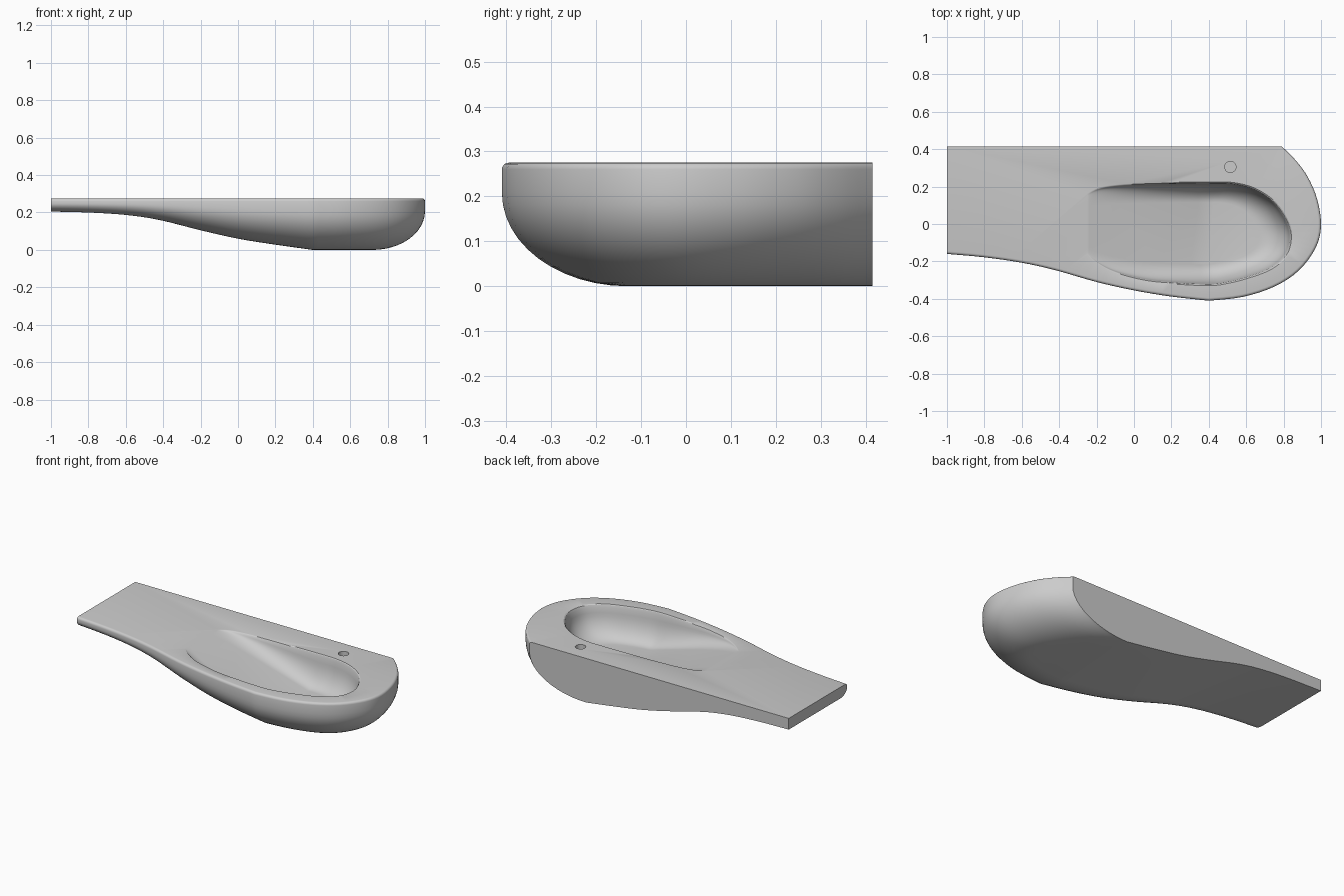
import bpy, bmesh, math
from mathutils import Vector

cube = bpy.data.objects.get("Cube")
if cube:
    bpy.data.objects.remove(cube, do_unlink=True)

TOP, BACK, LIP = 0.275, 0.415, 0.015
bm = bmesh.new()
cache = {}


def vert(x, y, z):
    """Shared vertex at a position."""
    key = (round(x, 5), round(y, 5), round(z, 5))
    if key not in cache:
        cache[key] = bm.verts.new(key)
    return cache[key]


def face(verts):
    verts = list(dict.fromkeys(verts))
    if len(verts) > 2:
        bm.faces.new(verts)


def strips(rows, closed=False):
    """Quads between neighbouring rows of vertices."""
    for a, b in zip(rows, rows[1:]):
        n = len(a)
        for i in range(n if closed else n - 1):
            j = (i + 1) % n
            face([a[i], a[j], b[j], b[i]])


def spline(points, steps):
    """Smooth curve through points of any dimension."""
    pts = [points[0]] + points + [points[-1]]
    out = []
    for p0, p1, p2, p3 in zip(pts, pts[1:], pts[2:], pts[3:]):
        for k in range(steps):
            t = k / steps
            out.append([0.5 * (2 * b + (c - a) * t + (2 * a - 5 * b + 4 * c - d) * t * t
                               + (3 * b - a - 3 * c + d) * t ** 3)
                        for a, b, c, d in zip(p0, p1, p2, p3)])
    return out + [list(points[-1])]


# Counter underside: edge x, edge y, width of the rounding, underside height
shelf = [(-1, -.16, .07, .205), (-.8, -.178, .075, .2), (-.6, -.207, .09, .187),
         (-.42, -.247, .12, .16), (-.2, -.31, .18, .105), (0, -.355, .22, .06),
         (.2, -.388, .25, .028), (.4, -.41, .28, 0)]
# Rounded bowl end: edge x, edge y, underside x, underside y
bowl = [(.4, -.41, .4, -.13), (.58, -.39, .52, -.12), (.75, -.335, .62, -.1),
        (.88, -.25, .68, -.07), (.97, -.13, .71, -.03), (1, -.01, .72, .03),
        (.98, .13, .69, .1), (.93, .25, .62, .2), (.865, .34, .52, .32),
        (.79, BACK, .4, BACK)]

left = [(x, y, x, y + w, z) for x, y, w, z in spline(shelf, 4)]
right = [(*p, 0) for p in spline(bowl, 4)]


def section(px, py, qx, qy, low):
    """Rounded lip, short side, then a quarter ellipse to the underside."""
    p, q = Vector((px, py)), Vector((qx, qy))
    lip = LIP / (q - p).length
    start = low + (TOP - LIP - low) * 0.8
    profile = []
    for k in range(5):
        a = math.pi / 2 * k / 4
        profile.append((lip * (1 - math.sin(a)), TOP - LIP + LIP * math.cos(a)))
    for k in range(13):
        a = math.pi / 2 * k / 12
        profile.append((1 - math.cos(a), start - (start - low) * math.sin(a)))
    return [vert(*p.lerp(q, t), z) for t, z in profile]


# Outer shell
left_rows = [section(*s) for s in left]
right_rows = [section(*s) for s in right]
strips(left_rows)
strips(right_rows)

# Underside, wall face and left end
wall_edge = [vert(s[0], BACK, s[4]) for s in left]
strips([[r[-1] for r in left_rows], wall_edge])
face([r[-1] for r in right_rows])
corner = vert(-1, BACK, TOP)
face(right_rows[-1] + wall_edge[::-1] + [corner])
face(left_rows[0] + [wall_edge[0], corner])

# Basin recess: a ramp down to a level floor, with curved walls
RAMP, FLOOR, MID, DEPTH = -0.25, 0.4, -0.05, 0.19
rim = spline([(RAMP, .165), (-.18, .198), (-.05, .214), (.15, .222), (FLOOR, .225),
              (.53, .222), (.65, .19), (.76, .115), (.83, .01), (.848, -.08),
              (.82, -.17), (.73, -.245), (.6, -.293), (.5, -.318), (FLOOR, -.33),
              (.2, -.32), (.05, -.303), (-.1, -.262), (-.19, -.215), (RAMP, -.165)], 4)


def basin_ring(scale, fall):
    ring = []
    for x, y in rim:
        x = FLOOR + (x - FLOOR) * scale if x > FLOOR else x
        y = MID + (y - MID) * scale
        slope = min(1, max(0, (x - RAMP) / (FLOOR - RAMP)))
        ring.append(vert(x, y, TOP - DEPTH * slope * fall))
    return ring


rings = [basin_ring(1, 0), basin_ring(.985, .02), basin_ring(.97, .09)]
for k in range(1, 12):
    a = math.pi / 2 * k / 11
    rings.append(basin_ring(.6 + .36 * math.cos(a), .13 + .87 * math.sin(a)))
strips(rings)
face([v for v in rings[-1] if v.co.x <= FLOOR + 1e-4])
face([v for v in rings[-1] if v.co.x >= FLOOR - 1e-4])

# Tap hole
circle = [math.tau * k / 24 for k in range(24)]
hole = [[vert(.515 + .03 * math.cos(a), .305 + .03 * math.sin(a), z) for a in circle]
        for z in (TOP, TOP - .06)]
strips(hole, closed=True)
face(hole[1])

# Top surface fills the space between shell, basin and tap hole
bm.edges.new((corner, left_rows[0][0])) if not bm.edges.get((corner, left_rows[0][0])) else None
open_edges = [e for e in bm.edges if len(e.link_faces) < 2
              and all(v.co.z > TOP - 1e-4 for v in e.verts)]
bmesh.ops.triangle_fill(bm, edges=open_edges, use_beauty=True, normal=(0, 0, 1))
bmesh.ops.recalc_face_normals(bm, faces=bm.faces[:])

mesh = bpy.data.meshes.new("washbasin")
bm.to_mesh(mesh)
bm.free()
basin = bpy.data.objects.new("washbasin", mesh)
bpy.context.collection.objects.link(basin)

# Plain grey ceramic
ceramic = bpy.data.materials.new("grey_ceramic")
ceramic.use_nodes = True
grey = (0.6, 0.6, 0.6, 1)
ceramic.diffuse_color = grey
ceramic.node_tree.nodes["Principled BSDF"].inputs["Base Color"].default_value = grey
mesh.materials.append(ceramic)

bpy.ops.object.select_all(action='DESELECT')
basin.select_set(True)
bpy.context.view_layer.objects.active = basin
bpy.ops.object.shade_smooth_by_angle(angle=math.radians(30))
